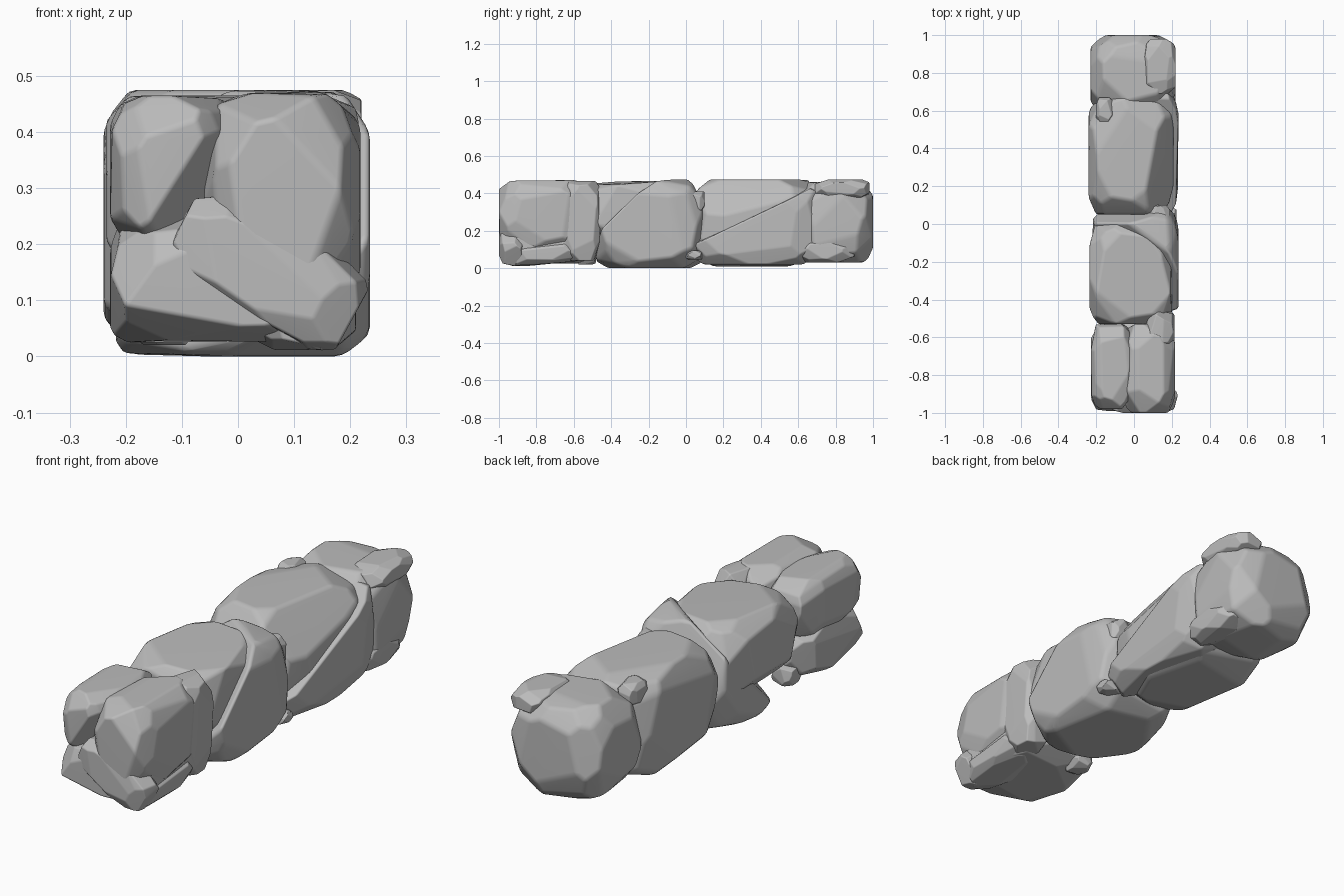
import bpy, bmesh, math, random
from mathutils import Vector, Euler

cube = bpy.data.objects.get("Cube")
if cube:
    bpy.data.objects.remove(cube)

stone = bpy.data.materials.new("grey stone")
stone.use_nodes = True
stone.diffuse_color = (0.5, 0.5, 0.5, 1)
bsdf = stone.node_tree.nodes["Principled BSDF"]
bsdf.inputs["Base Color"].default_value = (0.5, 0.5, 0.5, 1)
bsdf.inputs["Roughness"].default_value = 0.9


def slice_off(bm, point, normal):
    """Cut away everything on the side the normal points to, and cap the cut."""
    geom = bm.verts[:] + bm.edges[:] + bm.faces[:]
    cut = bmesh.ops.bisect_plane(bm, geom=geom, plane_co=point, plane_no=normal,
                                 clear_outer=True)["geom_cut"]
    edges = [e for e in cut if isinstance(e, bmesh.types.BMEdge)]
    if len(edges) > 2:
        bmesh.ops.contextual_create(bm, geom=edges)


def rock(name, low, high, seed, facets=34, power=3.4, turn=(0, 0, 0), cuts=()):
    """A faceted boulder filling the box low..high, chipped along extra planes."""
    rng = random.Random(seed)
    low, high = Vector(low), Vector(high)
    centre, half = (low + high) / 2, (high - low) / 2
    bm = bmesh.new()
    bmesh.ops.create_cube(bm, size=2)
    q = power / (power - 1)
    spin = rng.random() * math.tau
    for i in range(facets):
        # evenly spread chip directions, jittered
        z = 1 - 2 * (i + 0.5) / facets
        a = spin + i * math.pi * (3 - math.sqrt(5))
        r = math.sqrt(1 - z * z)
        n = Vector((r * math.cos(a), r * math.sin(a), z))
        n = (n + Vector([rng.uniform(-0.15, 0.15) for _ in n])).normalized()
        reach = sum(abs(c) ** q for c in n) ** (1 / q)
        slice_off(bm, n * reach * rng.uniform(0.98, 1.02), n)
    rot = Euler(turn).to_matrix()
    for v in bm.verts:
        v.co = rot @ Vector([c * h for c, h in zip(v.co, half)]) + centre
    for point, normal in cuts:
        slice_off(bm, Vector(point), Vector(normal).normalized())
    # tidy into a clean convex hull with no slivers
    size = min(half)
    bmesh.ops.remove_doubles(bm, verts=bm.verts[:], dist=size * 0.14)
    points = [v.co.copy() for v in bm.verts]
    bm.clear()
    for p in points:
        bm.verts.new(p)
    bmesh.ops.convex_hull(bm, input=bm.verts[:])
    loose = [v for v in bm.verts if not v.link_faces]
    bmesh.ops.delete(bm, geom=loose, context='VERTS')
    bmesh.ops.dissolve_limit(bm, angle_limit=math.radians(9),
                             verts=bm.verts[:], edges=bm.edges[:])
    bmesh.ops.recalc_face_normals(bm, faces=bm.faces[:])
    mesh = bpy.data.meshes.new(name)
    bm.to_mesh(mesh)
    bm.free()
    mesh.materials.append(stone)
    for f in mesh.polygons:
        f.use_smooth = True
    obj = bpy.data.objects.new(name, mesh)
    bpy.context.collection.objects.link(obj)
    # worn edges
    bevel = obj.modifiers.new("worn edges", 'BEVEL')
    bevel.width = size * 0.07
    bevel.segments = 2
    bevel.limit_method = 'NONE'
    obj.modifiers.new("flat facets", 'WEIGHTED_NORMAL')


# Back end
rock("back_boulder", (-0.23, 0.59, 0.03), (0.22, 1.0, 0.46), 3, power=3.2)
rock("back_cap_slab", (0.05, 0.69, 0.37), (0.22, 0.98, 0.475), 5, 26, 2.7)
rock("back_foot_slab", (0.08, 0.59, 0.03), (0.22, 0.9, 0.16), 6, 26, 2.5)
rock("back_top_pebble", (-0.2, 0.53, 0.37), (-0.11, 0.67, 0.47), 7, 18, 2.7)

# Rear middle pair, split by a slanting crack
rock("rear_boulder", (-0.24, 0.05, 0.01), (0.21, 0.69, 0.475), 11, power=3.8,
     cuts=[((0.06, 0.1, 0.46), (0.8, -0.15, 0.6))])
rock("rear_side_slab", (0.0, 0.04, 0.02), (0.235, 0.71, 0.47), 12, power=3.8,
     cuts=[((0.21, 0.2, 0.2), (0.1, -0.43, 0.9))])

# Front middle pair, the upper one resting in the notch of the lower
rock("middle_boulder", (-0.22, -0.48, 0.0), (0.235, 0.09, 0.475), 21, power=4.2,
     cuts=[((0.23, -0.47, 0.2), (-0.45, -0.62, 0.64)),
           ((0.0, 0.07, 0.3), (-0.2, 0.9, 0.3))])
rock("middle_upper_boulder", (-0.235, -0.53, 0.13), (0.2, 0.01, 0.465), 22, power=3.8)

# Front end
rock("front_side_slab", (0.06, -0.67, 0.04), (0.215, -0.46, 0.465), 31, 28)
rock("front_right_boulder", (-0.228, -0.98, 0.2), (-0.005, -0.53, 0.465), 32,
     cuts=[((-0.02, -0.9, 0.38), (0.7, -0.4, -0.4))])
rock("front_left_boulder", (-0.06, -1.0, 0.1), (0.218, -0.53, 0.47), 33)
rock("front_base_boulder", (-0.228, -0.99, 0.025), (0.2, -0.5, 0.255), 34)
rock("front_slanted_slab", (-0.125, -1.0, 0.065), (0.225, -0.86, 0.235), 35, 28,
     turn=(0, 0.5, 0))
rock("front_foot_slab", (0.02, -0.96, 0.02), (0.21, -0.56, 0.14), 36, 26, 2.8,
     turn=(0.1, 0, 0))

# Small filler stones
rock("side_pebble", (0.12, 0.0, 0.045), (0.225, 0.085, 0.095), 41, 18, 2.7)
rock("top_pebble", (0.08, 0.0, 0.3), (0.19, 0.1, 0.41), 42, 18, 2.7)
rock("low_pebble", (-0.18, -0.6, 0.02), (-0.08, -0.48, 0.11), 43, 18, 2.7)
